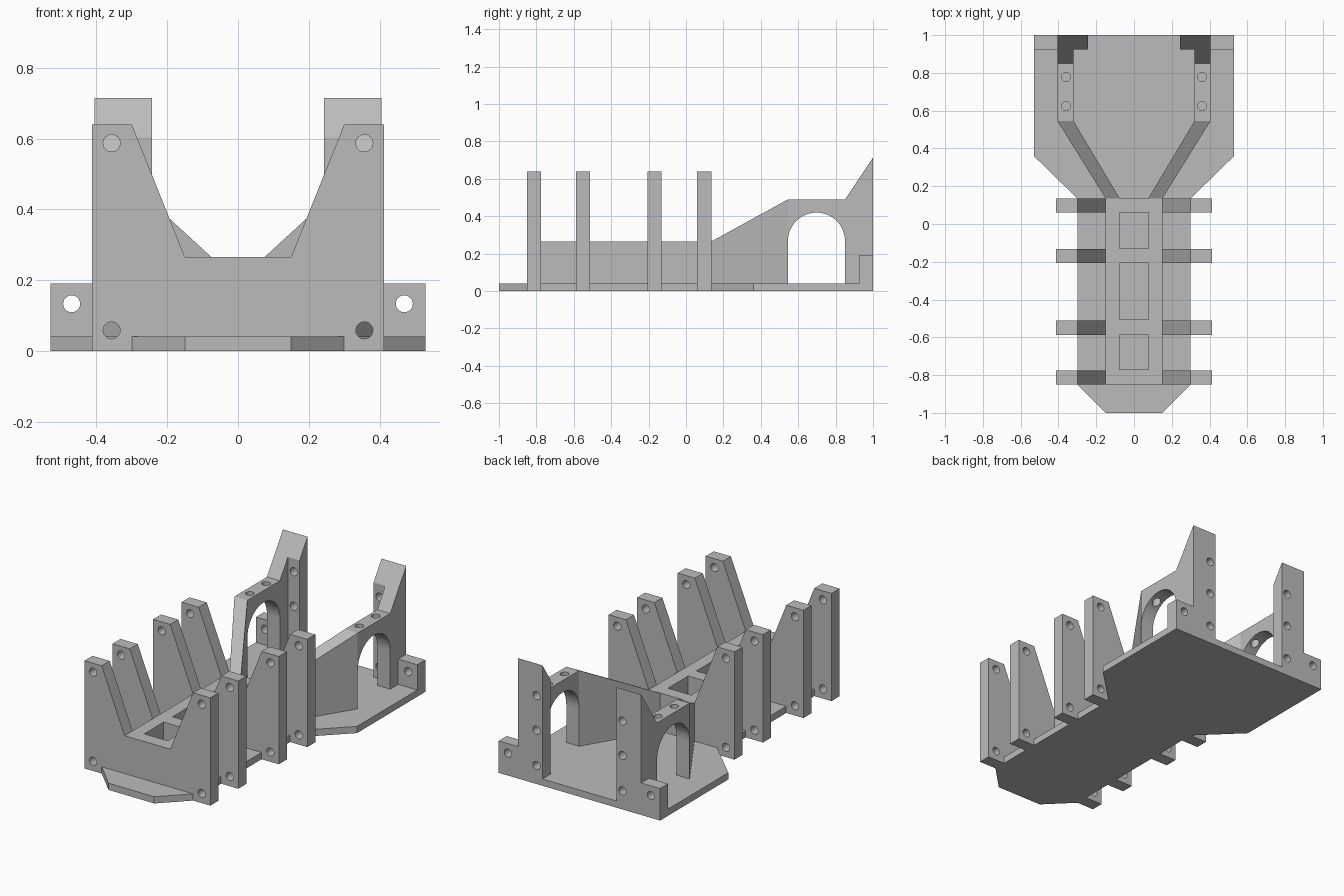
import bpy, bmesh, math
from mathutils import Vector

cube = bpy.data.objects.get("Cube")
if cube:
    bpy.data.objects.remove(cube, do_unlink=True)

grey = bpy.data.materials.new("plain grey")
grey.use_nodes = True
COLOUR = (0.5, 0.5, 0.5, 1)
grey.diffuse_color = COLOUR
grey.node_tree.nodes["Principled BSDF"].inputs["Base Color"].default_value = COLOUR

# Where a profile's two coordinates and its depth go, per extrusion axis
PLACE = {
    "x": lambda a, b, d: (d, a, b),
    "y": lambda a, b, d: (a, d, b),
    "z": lambda a, b, d: (a, b, d),
}


def prism(name, profile, axis, lo, hi):
    """Extrude a closed profile along an axis."""
    bm = bmesh.new()
    start = [bm.verts.new(PLACE[axis](a, b, lo)) for a, b in profile]
    face = bm.faces.new(start)
    ext = bmesh.ops.extrude_face_region(bm, geom=[face])
    shift = Vector(PLACE[axis](0, 0, hi - lo))
    bmesh.ops.translate(bm, vec=shift, verts=[v for v in ext["geom"] if isinstance(v, bmesh.types.BMVert)])
    bmesh.ops.recalc_face_normals(bm, faces=bm.faces)
    mesh = bpy.data.meshes.new(name)
    bm.to_mesh(mesh)
    bm.free()
    mesh.materials.append(grey)
    obj = bpy.data.objects.new(name, mesh)
    bpy.context.collection.objects.link(obj)
    return obj


def rect(a0, a1, b0, b1):
    return [(a0, b0), (a1, b0), (a1, b1), (a0, b1)]


def circle(a, b, r=0.024, n=24):
    return [(a + r * math.cos(2 * math.pi * i / n), b + r * math.sin(2 * math.pi * i / n)) for i in range(n)]


def select(obj):
    bpy.ops.object.select_all(action="DESELECT")
    obj.select_set(True)
    bpy.context.view_layer.objects.active = obj


def cut(obj, profiles, axis, lo, hi):
    """Cut prisms of the given profiles out of an object."""
    select(obj)
    for profile in profiles:
        cutter = prism("cutter", profile, axis, lo, hi)
        cutter.hide_render = True
        mod = obj.modifiers.new("cut", "BOOLEAN")
        mod.operation = "DIFFERENCE"
        mod.solver = "EXACT"
        mod.object = cutter
        bpy.ops.object.modifier_apply(modifier=mod.name)
        bpy.data.objects.remove(cutter, do_unlink=True)


def smooth(obj):
    select(obj)
    bpy.ops.object.shade_smooth_by_angle(angle=math.radians(30))


def mirrored(half):
    """Close a right-hand half outline across the centre line."""
    return half + [(-a, b) for a, b in reversed(half)]


PLATE, SPINE, WALL = 0.04, 0.265, 0.49

# Base plate
prism("base_plate", mirrored([(0.15, -1), (0.3, -0.85), (0.3, 0.135), (0.53, 0.36), (0.53, 1)]), "z", 0, PLATE)

# Hollow central spine
spine = prism("spine", rect(-0.15, 0.15, -0.81, 0.1), "z", 0.02, SPINE)
pockets = [rect(-0.077, 0.077, a, b) for a, b in ((-0.77, -0.585), (-0.505, -0.205), (-0.13, 0.06))]
cut(spine, pockets, "z", PLATE, 0.5)

# Four upright ribs with corner holes
rib_outline = mirrored([(0.413, 0), (0.413, 0.64), (0.3, 0.64), (0.15, SPINE)])
rib_holes = [circle(s * 0.357, z) for s in (-1, 1) for z in (0.058, 0.587)]
for i, y in enumerate((-0.85, -0.587, -0.207, 0.06)):
    rib = prism(f"rib_{i + 1}", rib_outline, "y", y, y + 0.075)
    cut(rib, rib_holes, "y", y - 0.05, y + 0.15)
    smooth(rib)

# Side profile of the rear wall, with its arched opening
Y0, Y1, SPRING = 0.545, 0.85, 0.267
radius, mid = (Y1 - Y0) / 2, (Y0 + Y1) / 2
arch = [(mid - radius * math.cos(math.pi * i / 32), SPRING + radius * math.sin(math.pi * i / 32)) for i in range(33)]
wall_profile = arch + [(Y1, 0.02), (1, 0.02), (1, 0.715), (Y1, WALL), (Y0, WALL)]
flange_profile = [(0.925, 0.02), (1, 0.02), (1, 0.715), (0.925, 0.6025)]

for side, s in (("left", 1), ("right", -1)):
    # Flared wall rising from the spine to the rear wall
    flare = prism(f"{side}_flared_wall", [(s * 0.075, 0.135), (s * 0.15, 0.135), (s * 0.405, Y0), (s * 0.32, Y0)],
                  "z", 0.02, WALL)
    for v in flare.data.vertices:
        if v.co.z > 0.1 and v.co.y < 0.3:
            v.co.z = SPINE

    # Arched rear wall with holes in its top
    wall = prism(f"{side}_arched_wall", wall_profile, "x", s * 0.32, s * 0.405)
    cut(wall, [circle(s * 0.36, y) for y in (0.625, 0.778)], "z", 0.3, 0.6)
    smooth(wall)

    # Rear flange with three holes
    flange = prism(f"{side}_rear_flange", flange_profile, "x", s * 0.243, s * 0.32)
    cut(flange, [circle(s * 0.282, z) for z in (0.11, 0.32, 0.525)], "y", 0.85, 1.1)
    smooth(flange)

    # Outer mounting ear
    ear = prism(f"{side}_mounting_ear", rect(*sorted((s * 0.405, s * 0.53)), 0.02, 0.19), "y", 0.925, 1)
    cut(ear, [circle(s * 0.47, 0.133)], "y", 0.85, 1.1)
    smooth(ear)
